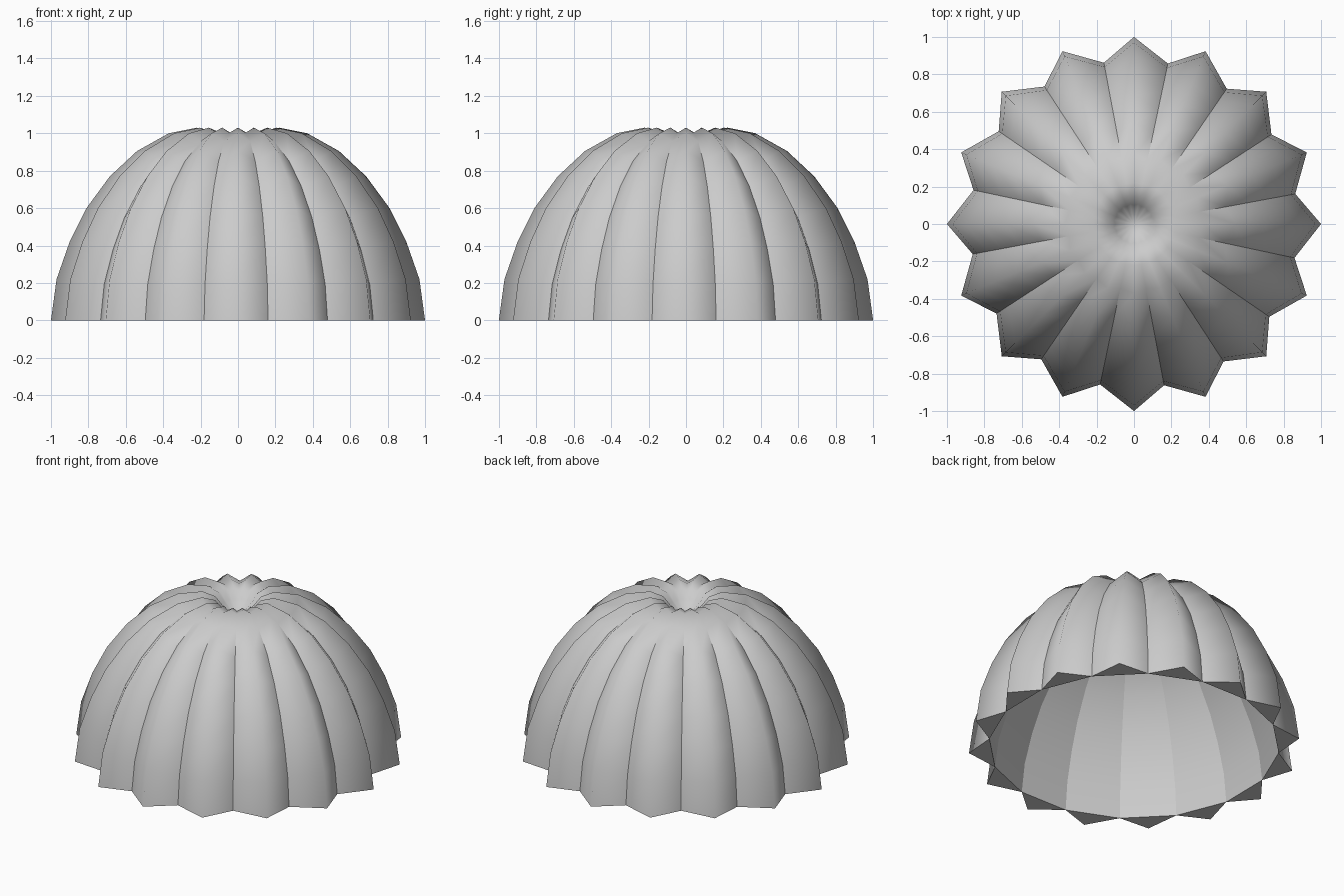
import bpy, bmesh, math

if "Cube" in bpy.data.objects:
    bpy.data.objects.remove(bpy.data.objects["Cube"])

N = 16  # number of flutes
# ridge profile (radius, height) from the rim up and into the top dimple
RIDGE = [(1, 0), (0.97, 0.22), (0.9, 0.42), (0.81, 0.6), (0.685, 0.77), (0.54, 0.905),
         (0.37, 1.0), (0.22, 1.03), (0.14, 1.005), (0.10, 0.955), (0.05, 0.91)]
CENTRE_Z = 0.895


def valley_profile():
    # push the ridge profile inwards along its normal, less towards the top
    out = []
    for i, (r, z) in enumerate(RIDGE):
        if i == 0:
            out.append((0.877, 0))
            continue
        a, b = RIDGE[i - 1], RIDGE[min(i + 1, len(RIDGE) - 1)]
        tr, tz = b[0] - a[0], b[1] - a[1]
        length = math.hypot(tr, tz)
        d = 0.123 * r
        out.append((r - tz / length * d, z + tr / length * d))
    return out


VALLEY = valley_profile()


def ring(bm, r, z, offset):
    pts = []
    for k in range(N):
        a = 2 * math.pi * (k + offset) / N
        pts.append(bm.verts.new((r * math.cos(a), r * math.sin(a), z)))
    return pts


def finish(bm, name):
    me = bpy.data.meshes.new(name)
    bm.to_mesh(me)
    bm.free()
    ob = bpy.data.objects.new(name, me)
    bpy.context.collection.objects.link(ob)


# fluted outer dome
bm = bmesh.new()
rows = []
for (r, z), (vr, vz) in zip(RIDGE, VALLEY):
    ridge, valley = ring(bm, r, z, 0), ring(bm, vr, vz, 0.47)
    rows.append([v for pair in zip(ridge, valley) for v in pair])
M = 2 * N
for i in range(len(rows) - 1):
    for k in range(M):
        j = (k + 1) % M
        bm.faces.new((rows[i][k], rows[i][j], rows[i + 1][j], rows[i + 1][k])).smooth = True
        # crease between neighbouring flutes
        if k % 2 and i < 6:
            bm.edges.get((rows[i][k], rows[i + 1][k])).smooth = False
tip = bm.verts.new((0, 0, CENTRE_Z))
for k in range(M):
    bm.faces.new((rows[-1][k], rows[-1][(k + 1) % M], tip)).smooth = True
# flat triangles under each flute at the rim
for k in range(0, M, 2):
    f = bm.faces.new((rows[0][k - 1], rows[0][(k + 1) % M], rows[0][k]))
    for e in f.edges:
        e.smooth = False
finish(bm, "fluted_dome")

# faceted inner lining running between the valleys
bm = bmesh.new()
rows = [ring(bm, r, z - 0.004 * min(i, 1), 0.47) for i, (r, z) in enumerate(VALLEY)]
for i in range(len(rows) - 1):
    for k in range(N):
        j = (k + 1) % N
        f = bm.faces.new((rows[i][k], rows[i + 1][k], rows[i + 1][j], rows[i][j]))
        f.smooth = True
        bm.edges.get((rows[i][k], rows[i + 1][k])).smooth = False
    for k in range(N):
        bm.edges.get((rows[i][k], rows[i + 1][k])).smooth = False
tip = bm.verts.new((0, 0, CENTRE_Z - 0.004))
for k in range(N):
    bm.faces.new((rows[-1][(k + 1) % N], rows[-1][k], tip)).smooth = True
finish(bm, "inner_lining")
